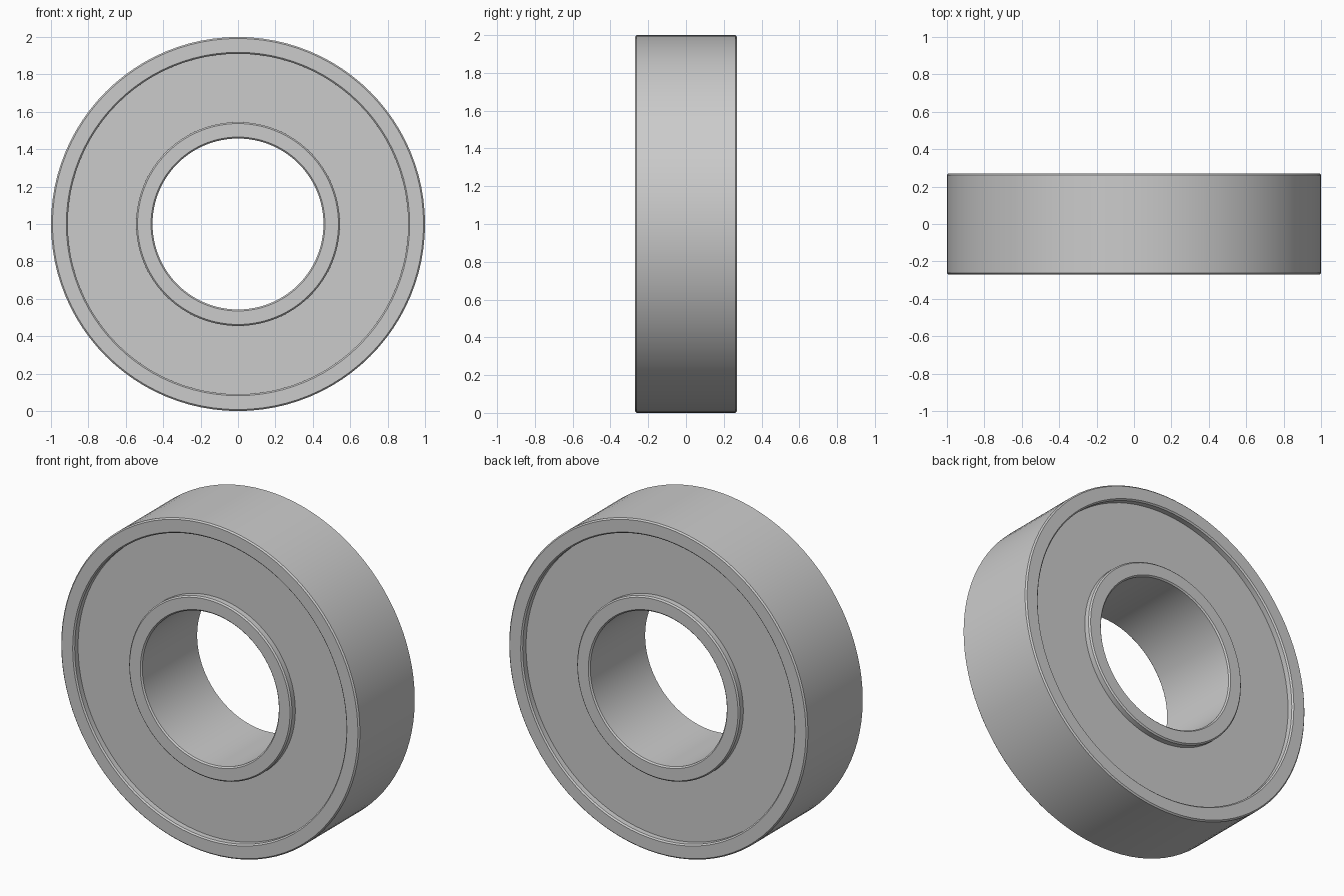
import bpy
import math

cube = bpy.data.objects.get("Cube")
if cube:
    bpy.data.objects.remove(cube, do_unlink=True)

SEGMENTS = 96
HALF_WIDTH = 0.27
RECESS = 0.04
CHAMFER = 0.008

steel = bpy.data.materials.new("light grey steel")
steel.use_nodes = True
colour = (0.6, 0.6, 0.6, 1)
steel.diffuse_color = colour
steel.node_tree.nodes["Principled BSDF"].inputs["Base Color"].default_value = colour


def ring(name, inner, outer, front, back, chamfer=0):
    """Revolve a rectangular section, optionally chamfered, about the y axis."""
    c = chamfer
    if c:
        section = [(inner + c, front), (outer - c, front), (outer, front + c),
                   (outer, back - c), (outer - c, back), (inner + c, back),
                   (inner, back - c), (inner, front + c)]
    else:
        section = [(inner, front), (outer, front), (outer, back), (inner, back)]
    n = len(section)
    verts, faces = [], []
    for i in range(SEGMENTS):
        a = math.tau * i / SEGMENTS
        verts += [(r * math.cos(a), y, 1 + r * math.sin(a)) for r, y in section]
        j = (i + 1) % SEGMENTS
        for k in range(n):
            m = (k + 1) % n
            faces.append((i * n + k, i * n + m, j * n + m, j * n + k))
    mesh = bpy.data.meshes.new(name)
    mesh.from_pydata(verts, [], faces)
    mesh.materials.append(steel)
    obj = bpy.data.objects.new(name, mesh)
    bpy.context.collection.objects.link(obj)
    # Smooth round walls, crisp rims
    bpy.ops.object.select_all(action='DESELECT')
    obj.select_set(True)
    bpy.context.view_layer.objects.active = obj
    bpy.ops.object.mode_set(mode='EDIT')
    bpy.ops.mesh.select_all(action='SELECT')
    bpy.ops.mesh.normals_make_consistent(inside=False)
    bpy.ops.object.mode_set(mode='OBJECT')
    bpy.ops.object.shade_smooth_by_angle(angle=math.radians(30))
    return obj


# Bearing races
ring("outer_race", 0.91, 1.0, -HALF_WIDTH, HALF_WIDTH, CHAMFER)
ring("inner_race", 0.457, 0.545, -HALF_WIDTH, HALF_WIDTH, CHAMFER)

# Recessed shields closing the gap between the races on both sides
face = HALF_WIDTH - RECESS
ring("front_shield", 0.54, 0.915, -face, -face + 0.03)
ring("back_shield", 0.54, 0.915, face - 0.03, face)
